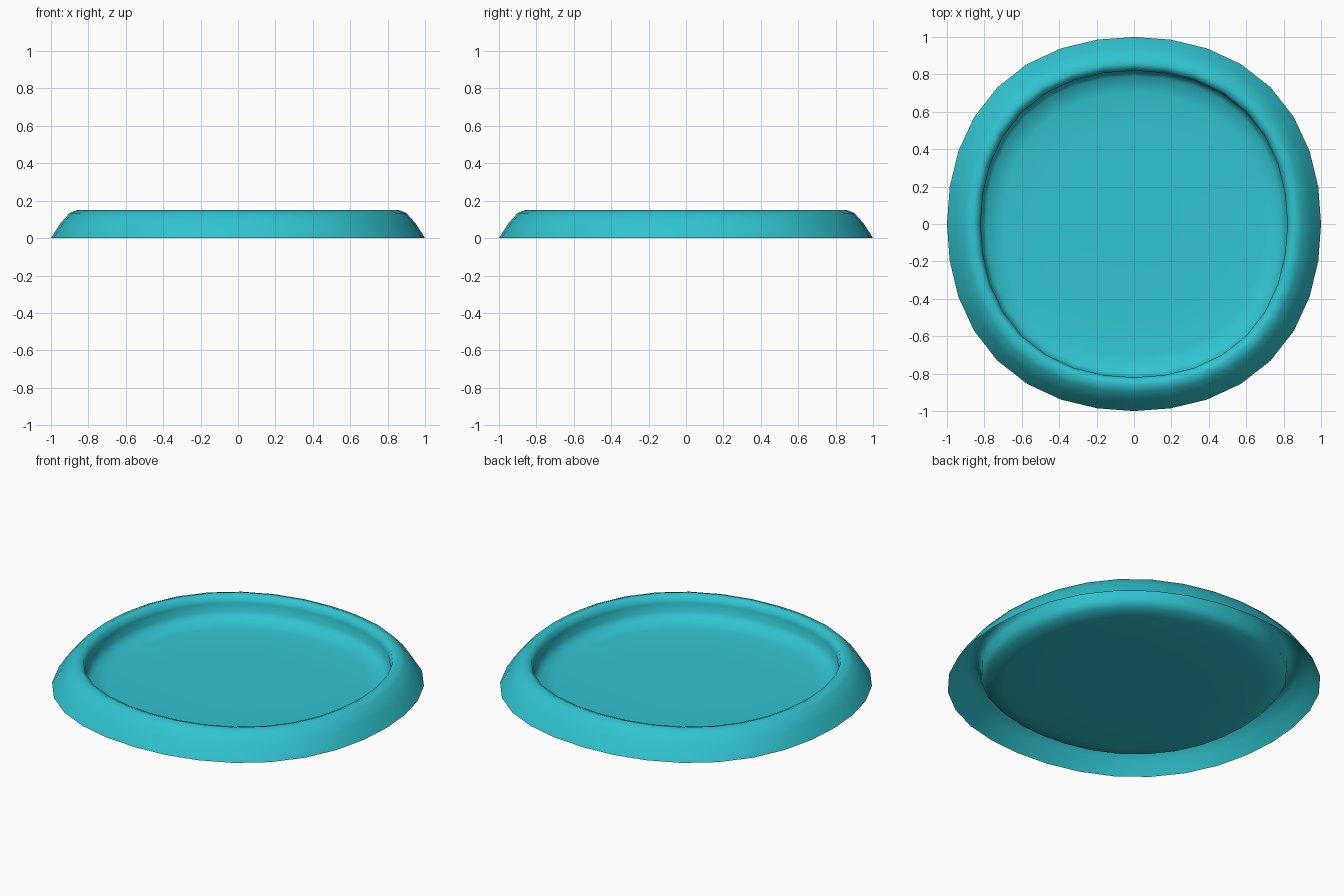
import bpy, bmesh, math

if "Cube" in bpy.data.objects:
    bpy.data.objects.remove(bpy.data.objects["Cube"])

# Cross-section (radius, height): outer foot -> rounded rim -> inner wall -> floor
PROFILE = [(1.0, 0.0), (0.95, 0.078), (0.9, 0.134), (0.86, 0.15), (0.832, 0.14),
           (0.82, 0.105), (0.82, 0.055), (0.79, 0.02), (0.70, 0.008), (0.5, 0.003), (0.25, 0.003)]
SIDES = 32


def ring(bm, radius, z):
    # Slightly squared circle: diagonals bulge by about 3%
    verts = []
    for i in range(SIDES):
        a = 2 * math.pi * i / SIDES
        r = radius * (1 + 0.0165 * (1 - math.cos(4 * a)))
        verts.append(bm.verts.new((r * math.cos(a), r * math.sin(a), z)))
    return verts


# Shallow dish: one continuous sheet, open under the rim
bm = bmesh.new()
rings = [ring(bm, r, z) for r, z in PROFILE]
for outer, inner in zip(rings, rings[1:]):
    for i in range(SIDES):
        j = (i + 1) % SIDES
        bm.faces.new((outer[i], outer[j], inner[j], inner[i]))
bm.faces.new(rings[-1])
for f in bm.faces:
    f.smooth = True

mesh = bpy.data.meshes.new("shallow_dish")
bm.to_mesh(mesh)
bm.free()
dish = bpy.data.objects.new("shallow_dish", mesh)
bpy.context.collection.objects.link(dish)

# Turquoise finish
mat = bpy.data.materials.new("turquoise")
mat.diffuse_color = (0.03, 0.55, 0.63, 1)
mat.use_nodes = True
mat.node_tree.nodes["Principled BSDF"].inputs["Base Color"].default_value = mat.diffuse_color
mesh.materials.append(mat)
